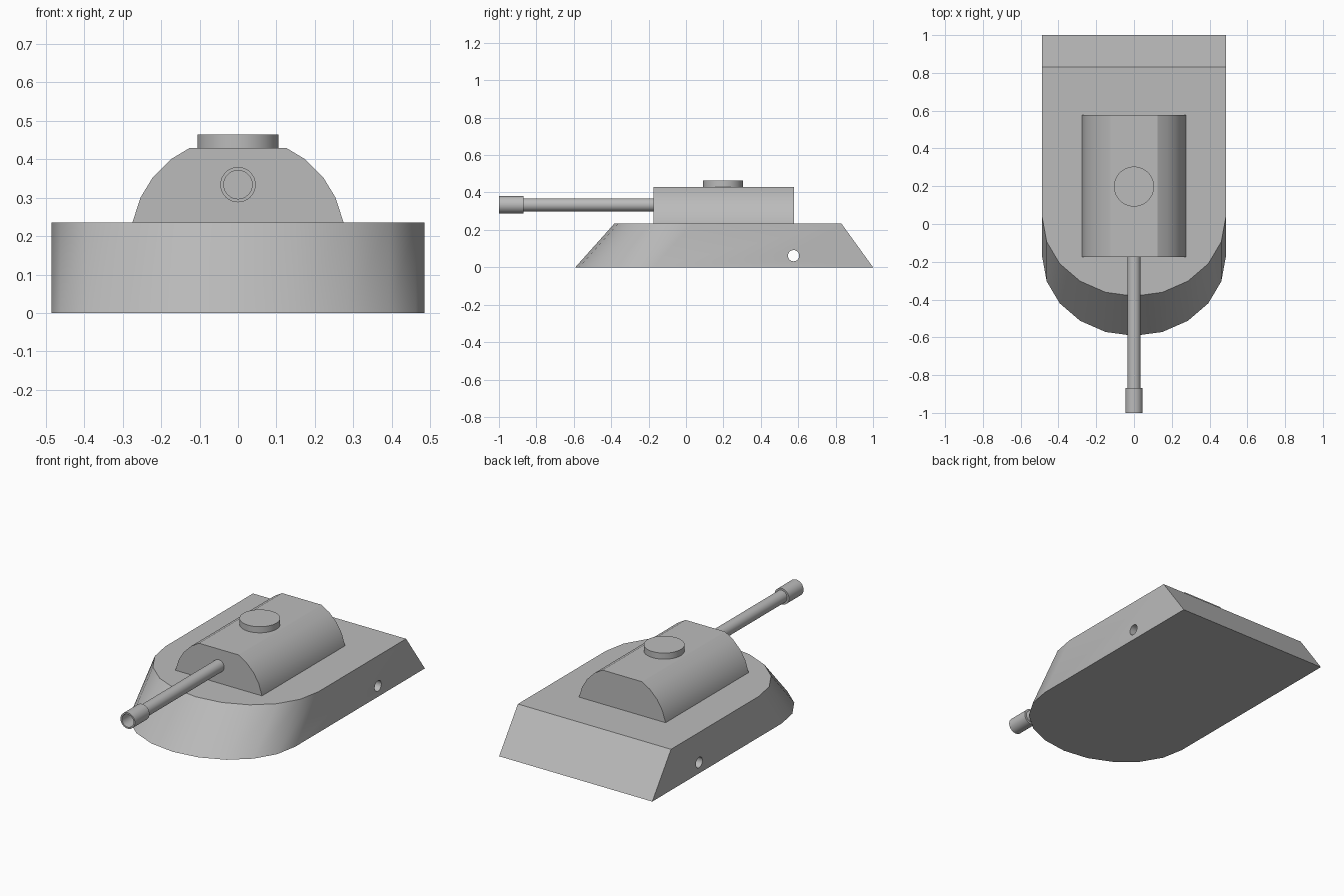
import bpy, bmesh, math
from mathutils import Matrix, Vector

if "Cube" in bpy.data.objects:
    bpy.data.objects.remove(bpy.data.objects["Cube"], do_unlink=True)

grey = bpy.data.materials.new("plain grey")
grey.use_nodes = True
GREY = (0.5, 0.5, 0.5, 1)
grey.diffuse_color = GREY
grey.node_tree.nodes["Principled BSDF"].inputs["Base Color"].default_value = GREY


def finish(name, bm, angle=30):
    bmesh.ops.recalc_face_normals(bm, faces=bm.faces)
    mesh = bpy.data.meshes.new(name)
    bm.to_mesh(mesh)
    bm.free()
    mesh.materials.append(grey)
    obj = bpy.data.objects.new(name, mesh)
    bpy.context.collection.objects.link(obj)
    smooth(obj, angle)
    return obj


def smooth(obj, angle):
    bpy.ops.object.select_all(action="DESELECT")
    obj.select_set(True)
    bpy.context.view_layer.objects.active = obj
    bpy.ops.object.shade_smooth_by_angle(angle=math.radians(angle))


def loft(name, start, end, angle=30):
    """Solid between two matching outlines."""
    bm = bmesh.new()
    a = [bm.verts.new(p) for p in start]
    b = [bm.verts.new(p) for p in end]
    bm.faces.new(a)
    bm.faces.new(b)
    for i in range(len(a)):
        j = (i + 1) % len(a)
        bm.faces.new((a[i], a[j], b[j], b[i]))
    return finish(name, bm, angle)


def cylinder(name, start, end, radius, sides=32):
    start, end = Vector(start), Vector(end)
    axis = end - start
    turn = axis.to_track_quat("Z", "Y").to_matrix().to_4x4()
    bm = bmesh.new()
    bmesh.ops.create_cone(bm, cap_ends=True, segments=sides, radius1=radius,
                          radius2=radius, depth=axis.length,
                          matrix=Matrix.Translation((start + end) / 2) @ turn)
    return finish(name, bm)


def cut(target, cutter, angle=30):
    cutter.hide_render = True
    mod = target.modifiers.new("cut", "BOOLEAN")
    mod.object = cutter
    mod.solver = "EXACT"
    bpy.context.view_layer.objects.active = target
    bpy.ops.object.modifier_apply(modifier=mod.name)
    bpy.data.objects.remove(cutter, do_unlink=True)
    smooth(target, angle)


# Hull: rounded bow leaning back, sloped stern
HALF, DECK = 0.486, 0.235


def hull_outline(centre, stern, z):
    bow = [math.radians(a) for a in range(-90, 91, 18)]
    return ([(HALF * math.sin(a), centre - 0.417 * math.cos(a), z) for a in bow]
            + [(HALF, stern, z), (-HALF, stern, z)])


hull = loft("hull", hull_outline(-0.175, 1.0, 0), hull_outline(0.035, 0.83, DECK))
cut(hull, cylinder("axle_hole_cutter", (-0.6, 0.575, 0.062), (0.6, 0.575, 0.062), 0.03))

# Turret: arched section with a flat roof
side = [(0.275, DECK - 0.003), (0.275, DECK), (0.254, 0.30), (0.222, 0.353),
        (0.175, 0.40), (0.125, 0.43)]
arch = side + [(-x, z) for x, z in reversed(side)]
loft("turret", [(x, -0.175, z) for x, z in arch], [(x, 0.578, z) for x, z in arch], 25)

# Hatch on the roof
cylinder("hatch", (0, 0.198, 0.425), (0, 0.198, 0.465), 0.106, 48)

# Gun with a hollow muzzle sleeve
GUN = 0.334
cylinder("barrel", (0, -0.15, GUN), (0, -0.88, GUN), 0.035)
muzzle = cylinder("muzzle", (0, -0.868, GUN), (0, -1.0, GUN), 0.046)
cut(muzzle, cylinder("bore_cutter", (0, -0.885, GUN), (0, -1.1, GUN), 0.037))
